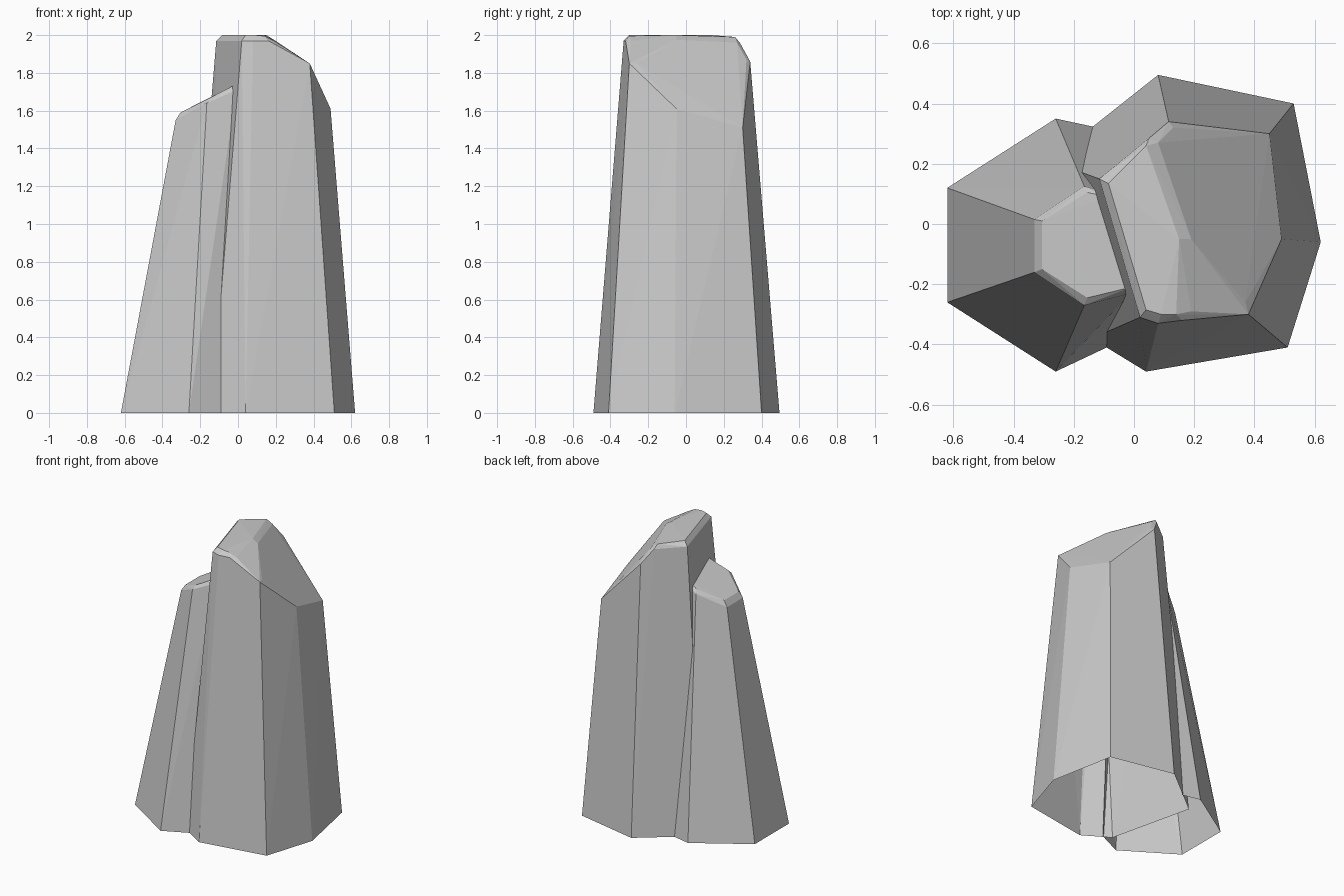
import bpy, bmesh
from math import radians


def rock_column(name, base, rim, crown, open_right=False):
    """Faceted column: hull of ground outline, upper rim and bevelled crown, open underneath."""
    bm = bmesh.new()
    for x, y in base:
        bm.verts.new((x, y, 0))
    for p in rim + crown:
        bm.verts.new(p)
    bmesh.ops.convex_hull(bm, input=bm.verts[:])
    bmesh.ops.delete(bm, geom=[v for v in bm.verts if not v.link_faces], context='VERTS')
    bmesh.ops.recalc_face_normals(bm, faces=bm.faces[:])
    bm.normal_update()
    hidden = [f for f in bm.faces
              if f.normal.z < -0.9 or (open_right and f.normal.x > 0.85)]
    bmesh.ops.delete(bm, geom=hidden, context='FACES')
    bmesh.ops.dissolve_limit(bm, angle_limit=radians(1), verts=bm.verts[:], edges=bm.edges[:])
    me = bpy.data.meshes.new(name)
    bm.to_mesh(me)
    bm.free()
    ob = bpy.data.objects.new(name, me)
    bpy.context.collection.objects.link(ob)
    return ob


# Tall column with a flat crest that slopes down to the back right
rock_column(
    "tall_rock_column",
    base=[(0.04, -0.49), (0.51, -0.41), (0.62, -0.06), (0.53, 0.40),
          (0.08, 0.495), (-0.28, 0.21), (-0.14, -0.38)],
    rim=[(-0.115, 0.15, 1.97), (0.02, -0.31, 1.97), (0.08, -0.33, 1.97),
         (0.16, -0.32, 1.97), (0.38, -0.30, 1.85), (0.49, -0.05, 1.61),
         (0.45, 0.30, 1.51), (0.115, 0.34, 1.86), (0.05, 0.285, 1.96)],
    crown=[(-0.085, 0.135, 2.0), (0.04, -0.285, 2.0), (0.09, -0.30, 2.0),
           (0.14, -0.30, 1.995), (0.15, -0.05, 2.0), (0.04, 0.26, 1.99),
           (0.19, -0.05, 1.975), (0.19, -0.29, 1.97), (0.37, -0.26, 1.85),
           (0.08, 0.27, 1.96), (0.13, 0.32, 1.87)])

# Short leaning column against its left side
rock_column(
    "short_rock_column",
    base=[(-0.62, 0.12), (-0.62, -0.26), (-0.26, -0.49), (-0.08, -0.405), (-0.13, 0.322)],
    rim=[(-0.26, 0.35, 0), (-0.33, 0.015, 1.55), (-0.33, -0.16, 1.55),
         (-0.165, -0.27, 1.64), (-0.01, -0.23, 1.71),
         (-0.165, 0.125, 1.64), (-0.09, 0.105, 1.67)],
    crown=[(-0.305, 0.01, 1.59), (-0.305, -0.15, 1.59), (-0.155, -0.245, 1.665),
           (-0.01, -0.21, 1.74), (-0.155, 0.105, 1.665), (-0.09, 0.09, 1.70)],
    open_right=True)
